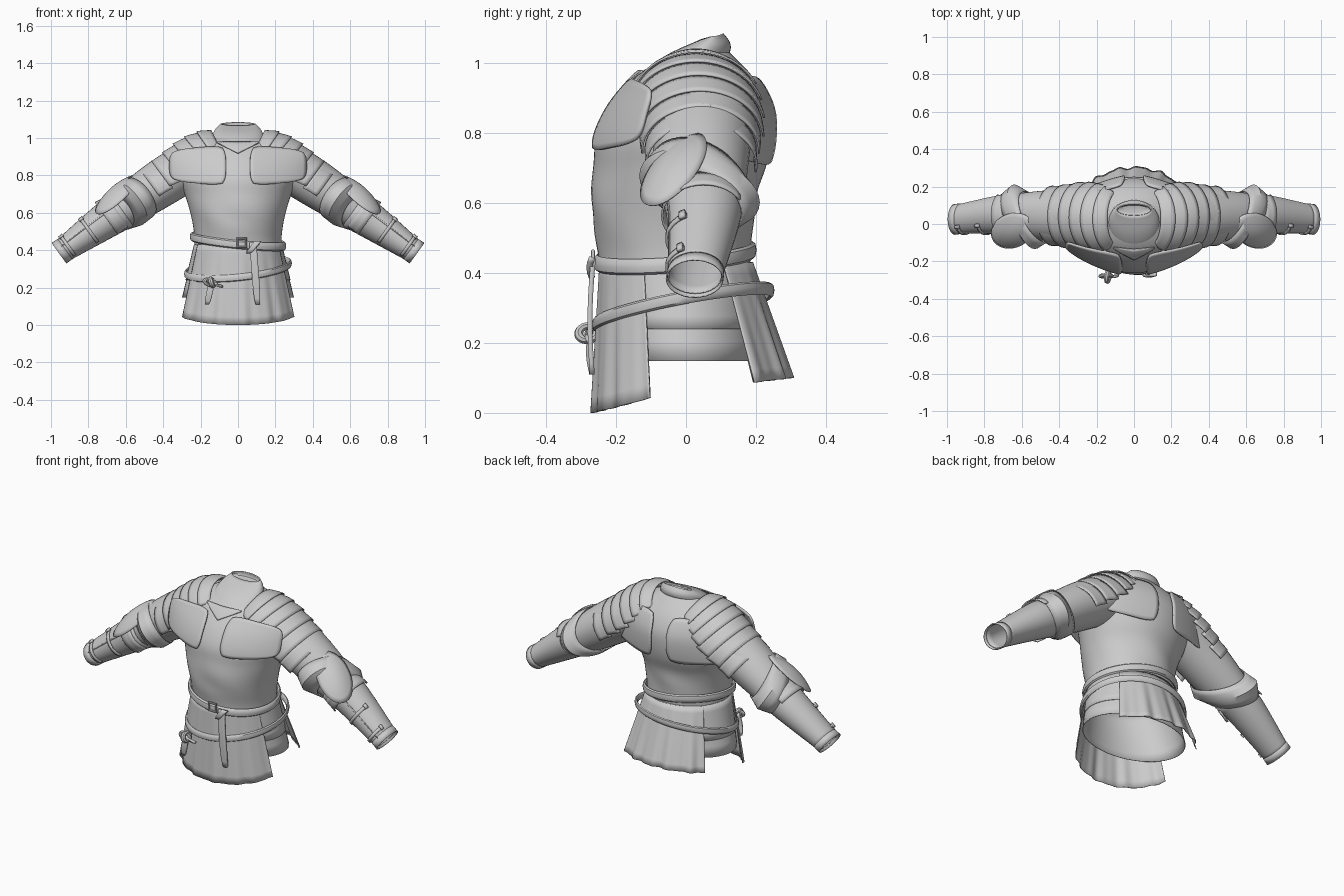
import bpy, bmesh
from math import sin, cos, pi, radians, sqrt
from mathutils import Vector

if "Cube" in bpy.data.objects:
    bpy.data.objects.remove(bpy.data.objects["Cube"])

steel = bpy.data.materials.new("plain grey")
steel.use_nodes = True
steel.diffuse_color = (0.6, 0.6, 0.6, 1)
steel.node_tree.nodes["Principled BSDF"].inputs["Base Color"].default_value = (0.6, 0.6, 0.6, 1)


def sample(table, key):
    """Smoothly interpolate rows whose first column is the key."""
    i = 0
    while i < len(table) - 2 and key > table[i + 1][0]:
        i += 1
    p, a, b, n = table[max(i - 1, 0)], table[i], table[i + 1], table[min(i + 2, len(table) - 1)]
    t, span = (key - a[0]) / (b[0] - a[0]), b[0] - a[0]
    out = []
    for k in range(1, len(a)):
        m0 = (b[k] - p[k]) / (b[0] - p[0]) * span
        m1 = (n[k] - a[k]) / (n[0] - a[0]) * span
        out.append((2*t**3 - 3*t*t + 1) * a[k] + (t**3 - 2*t*t + t) * m0
                   + (3*t*t - 2*t**3) * b[k] + (t**3 - t*t) * m1)
    return out


def finish(ob, thick=0, mirror=False):
    ob.data.materials.append(steel)
    if thick:
        mod = ob.modifiers.new("thickness", 'SOLIDIFY')
        mod.thickness, mod.offset = thick, 0
    if mirror:
        ob.modifiers.new("mirror", 'MIRROR')
    bpy.ops.object.select_all(action='DESELECT')
    ob.select_set(True)
    bpy.context.view_layer.objects.active = ob
    bpy.ops.object.shade_smooth_by_angle(angle=radians(35))


def surface(name, fn, nu, nv, closed=False, thick=0, mirror=False):
    """Build a sheet from fn(u, v) with u and v running 0 to 1."""
    bm = bmesh.new()
    cols = nu if closed else nu + 1
    g = [[bm.verts.new(fn(i / nu, j / nv)) for i in range(cols)] for j in range(nv + 1)]
    for j in range(nv):
        for i in range(nu):
            k = (i + 1) % cols
            bm.faces.new((g[j][i], g[j][k], g[j + 1][k], g[j + 1][i]))
    bmesh.ops.remove_doubles(bm, verts=bm.verts, dist=1e-5)
    bmesh.ops.recalc_face_normals(bm, faces=bm.faces)
    me = bpy.data.meshes.new(name)
    bm.to_mesh(me)
    bm.free()
    ob = bpy.data.objects.new(name, me)
    bpy.context.collection.objects.link(ob)
    finish(ob, thick, mirror)


def mix(a, b, t):
    return a + (b - a) * t


# Torso: height, half width, front y, back y
TORSO = [(.36, .235, -.24, .18), (.45, .232, -.25, .185), (.53, .24, -.265, .19),
         (.62, .26, -.272, .2), (.7, .285, -.265, .228), (.78, .31, -.257, .242),
         (.86, .315, -.222, .24), (.93, .28, -.17, .212), (.98, .21, -.12, .175),
         (1.03, .12, -.02, .125)]


def torso(u, v):
    z, a = mix(.36, 1.03, v), 2 * pi * u
    hx, yf, yb = sample(TORSO, z)
    fold = .004 * sin(5 * a + 22 * z) * max(0, 1 - abs(z - .57) / .15)
    return (hx * cos(a), (yf + yb) / 2 + ((yb - yf) / 2 + fold) * sin(a), z)


surface("tunic_body", torso, 64, 40, closed=True)


# Collar: leaning loft with a narrow opening towards the back, and its lining
COLLAR = [(0, .13, -.115, .955, .12, 1.025), (.12, .135, -.12, .97, .125, 1.04),
          (.5, .122, -.055, 1.02, .122, 1.06), (1, .09, .045, 1.066, .105, 1.083)]
LINING = [(0, .088, .046, 1.064, .103, 1.08), (.6, .08, .05, 1.055, .1, 1.06),
          (1, 0, .075, 1.055, .075, 1.055)]


def leaning(table):
    def fn(u, v):
        hx, yf, zf, yb, zb = sample(table, v)
        a = 2 * pi * u
        s = (sin(a) + 1) / 2
        return (hx * cos(a), mix(yf, yb, s), mix(zf, zb, s))
    return fn


surface("collar", leaning(COLLAR), 40, 12, closed=True, thick=.006)
surface("collar_lining", leaning(LINING), 40, 5, closed=True)


def chest_y(x, z, front, lift):
    hx, yf, yb = sample(TORSO, z)
    return (yf - lift if front else yb + lift) * sqrt(max(0, 1 - (abs(x) / .44) ** 1.3))


# Pointed yoke under the collar
def yoke(u, v):
    x = mix(-.11, .11, u)
    z = mix(.978, .918 + .5 * abs(x), v)
    return (x, chest_y(x, z, True, .012), z)


surface("collar_yoke", yoke, 16, 5, thick=.006)


# Breast and shoulder blade flaps of the shoulder armour
def flap(front):
    cx, cz, w, h = (.215, .852, .15, .095) if front else (.205, .835, .155, .12)

    def fn(u, v):
        a, b = 2 * u - 1, 2 * v - 1
        x = cx + w * a * (1 - .12 * b ** 4)
        z = cz + h * b * (1 - .14 * a ** 4) - .012 * a * b
        return (x, chest_y(x, z, front, .02), z)
    return fn


surface("front_shoulder_flap", flap(True), 16, 12, thick=.01, mirror=True)
surface("back_shoulder_flap", flap(False), 16, 12, thick=.01, mirror=True)

# Shoulder lames: apex x, apex z, y radius, depth, tilt, y centre
SHOULDER = [(0, .12, 1.042, .14, .14, .4, .03), (1, .21, 1.024, .175, .175, .6, .028),
            (2, .3, .985, .182, .19, .7, .032), (3, .38, .925, .172, .17, .68, .04),
            (4, .46, .86, .154, .14, .63, .042), (5, .54, .788, .142, .123, .63, .045)]


def lame(t0, t1, reach):
    def fn(u, v):
        ax, az, ry, rv, tilt, yc = sample(SHOULDER, mix(t0, t1, v))
        a, lift = radians(mix(-reach, reach, u)), .001 + .011 * v
        up = Vector((sin(tilt), 0, cos(tilt)))
        centre = Vector((ax, yc, az)) - up * rv
        return centre + up * (rv + lift) * cos(a) + Vector((0, (ry + lift) * sin(a), 0))
    return fn


for i in range(6):
    t = .25 + i * .72
    surface(f"shoulder_lame_{i + 1}", lame(t, t + .8, 66 + 7 * i), 28, 4, thick=.006, mirror=True)

# Arm: x, y centre, z centre, y radius, depth
ARM = [(.25, .05, .86, .15, .13), (.4, .045, .765, .14, .128), (.52, .045, .685, .13, .118),
       (.62, .05, .615, .113, .102), (.72, .05, .55, .1, .092), (.955, .025, .385, .073, .058)]


def arm(x, a, lift=0):
    yc, zc, ry, rv = sample(ARM, x)
    r = (rv + lift) * cos(a)
    return (x + .58 * r, yc + (ry + lift) * sin(a), zc + .81 * r)


def arm_band(x0, x1, a0=0, a1=360, lift=.006, flare=0):
    return lambda u, v: arm(mix(x0, x1, v), radians(mix(a0, a1, u)), lift + flare * v)


surface("sleeve", arm_band(.27, .64, lift=0), 36, 14, closed=True, mirror=True)
surface("forearm_guard", arm_band(.62, .945, lift=.002), 32, 10, closed=True, thick=.004, mirror=True)
surface("wrist_cuff", arm_band(.925, .957, lift=.003, flare=.005), 32, 2, closed=True, thick=.004, mirror=True)
surface("forearm_seam", arm_band(.66, .93, -72, -68, .005), 2, 8, thick=.004, mirror=True)
surface("elbow_lame", arm_band(.64, .7, -150, 60, .005, .012), 24, 3, thick=.006, mirror=True)
for name, x in (("upper", .785), ("lower", .9)):
    surface(f"{name}_forearm_strap", arm_band(x, x + .014, -140, -25, .007), 14, 1, thick=.008, mirror=True)
    surface(f"{name}_strap_tongue", arm_band(x - .004, x + .018, -36, -26, .014), 2, 1, thick=.012, mirror=True)


# Elbow guard: ridged band with skewed wings and a round dished plate
def elbow(u, v):
    a, s = 2 * pi * u, 2 * v - 1
    lift = .006 + (1 - abs(s)) * (.012 + .03 * abs(sin(a)) ** 3)
    return arm(.585 + .055 * s + .055 * sin(a), a, lift)


surface("elbow_guard", elbow, 40, 4, closed=True, thick=.005, mirror=True)
along, across = Vector((.82, 0, -.57)), Vector((-.15, .8, .58)).normalized()
out = along.cross(across).normalized()


def plate(u, v):
    a = 2 * pi * u
    return (Vector((.65, -.035, .695)) + along * .135 * v * cos(a)
            + across * .118 * v * sin(a) + out * .035 * (1 - v * v))


surface("elbow_plate", plate, 36, 6, closed=True, thick=.006, mirror=True)


# Skirt: pleated front and back panels over a plain underskirt
def panel(a0, a1, hem_mid, hem_side, pleat):
    def fn(u, v):
        a = radians(mix(a0, a1, u))
        z = mix(.43, mix(hem_mid, hem_side, (2 * u - 1) ** 2), v)
        fold = pleat * v * (cos(17 * a) + .5 * sin(29 * a))
        hx, ry = mix(.238, .33, v) + fold, mix(.218, .285, v) + fold
        return (hx * cos(a), mix(-.028, .018, v) + ry * sin(a), z)
    return fn


surface("front_skirt", panel(-155, -25, 0, .043, .004), 80, 10, thick=.004)
surface("back_skirt", panel(38, 142, .1, .087, .006), 80, 10, thick=.004)


def underskirt(z0, z1, grow):
    def fn(u, v):
        a, z = 2 * pi * u, mix(z0, z1, v)
        f = (.43 - z) / .28
        return ((mix(.23, .297, f) + grow) * cos(a),
                mix(-.028, 0, f) + (mix(.208, .212, f) + grow) * sin(a), z)
    return fn


surface("underskirt", underskirt(.43, .148, 0), 48, 5, closed=True, thick=.003)
surface("underskirt_upper_tier", underskirt(.43, .24, .004), 48, 5, closed=True, thick=.003)


# Belts: padded rings lying in tilted planes
def belt(hx, yf, yb, z0, sx, sy, w, h):
    def fn(u, v):
        a, b = 2 * pi * u, 2 * pi * v
        k = w * cos(b)
        x, y = (hx + k) * cos(a), (yf + yb) / 2 + ((yb - yf) / 2 + k) * sin(a)
        return (x, y, z0 + sx * x + sy * y + h * sin(b))
    return fn


surface("waist_belt", belt(.247, -.254, .191, .45, -.1, .08, .011, .023), 64, 8, closed=True)
surface("hip_belt", belt(.279, -.26, .244, .303, .1, .19, .009, .019), 64, 8, closed=True)


# Hanging straps, buckle and knot
def strap(x0, z0, x1, z1, y0, y1, w):
    def fn(u, v):
        return (mix(x0, x1, v) + w * (u - .5) * (1 - .4 * v ** 8),
                mix(y0, y1, v) - .008 * sin(pi * v), mix(z0, z1, v))
    return fn


surface("belt_end", strap(.08, .44, .105, .11, -.265, -.268, .038), 4, 10, thick=.014)
surface("belt_loop", strap(.105, .445, .055, .385, -.268, -.268, .035), 4, 4, thick=.018)
surface("knot_long_tail", strap(-.14, .23, -.165, .11, -.274, -.27, .034), 4, 6, thick=.012)
surface("knot_short_tail", strap(-.15, .23, -.09, .205, -.275, -.275, .03), 4, 4, thick=.014)


def ring(name, loc, scale, rot, sides, minor):
    bpy.ops.mesh.primitive_torus_add(location=loc, rotation=rot, major_segments=sides,
                                     minor_segments=8, major_radius=1, minor_radius=minor)
    ob = bpy.context.object
    ob.name, ob.scale = name, scale
    finish(ob)


ring("buckle", (.02, -.266, .44), (.032, .032, .03), (pi / 2, pi / 4, 0), 4, .2)
ring("knot_wrap", (-.14, -.281, .228), (.022, .026, .028), (.4, 1.2, .3), 20, .5)
ring("knot_loop", (-.15, -.278, .228), (.03, .018, .024), (1.3, .3, 0), 20, .4)
